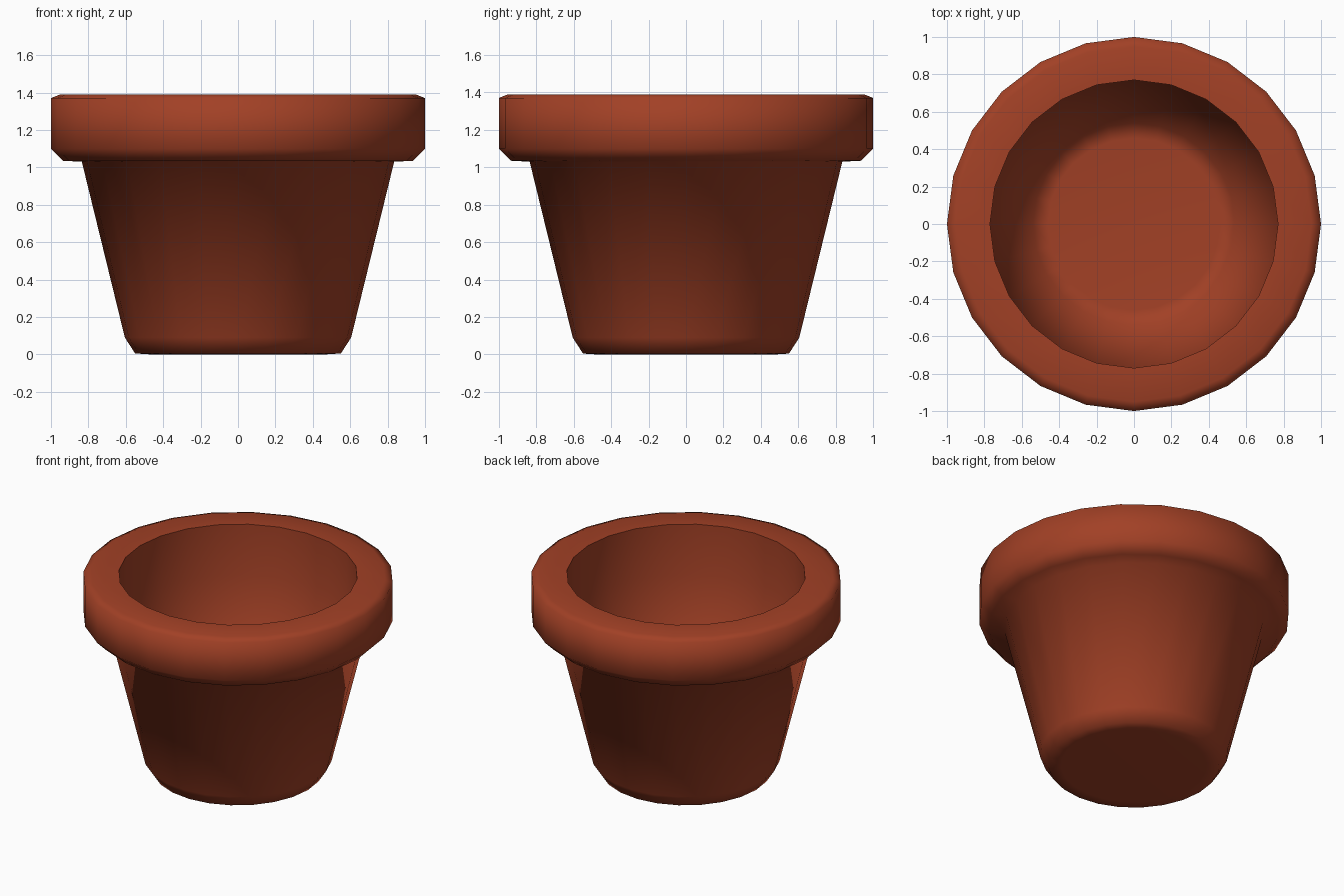
import bpy, bmesh, math

if "Cube" in bpy.data.objects:
    bpy.data.objects.remove(bpy.data.objects["Cube"])

SIDES = 24

terracotta = bpy.data.materials.new("terracotta")
terracotta.diffuse_color = (0.36, 0.052, 0.019, 1)
terracotta.use_nodes = True
terracotta.node_tree.nodes["Principled BSDF"].inputs["Base Color"].default_value = terracotta.diffuse_color

# Wall profile (radius, height): underside, outer wall, rim, inner wall, floor
profile = [
    (0, 0), (0.47, 0), (0.55, 0.005), (0.605, 0.09),
    (0.835, 1.03), (0.935, 1.035), (1.0, 1.10),
    (1.0, 1.37), (0.95, 1.39), (0.77, 1.39),
    (0.77, 1.03), (0.54, 0.13), (0.46, 0.12), (0, 0.12),
]

# Lathe the profile into a closed pot
bm = bmesh.new()
verts = [bm.verts.new((r, 0, z)) for r, z in profile]
edges = [bm.edges.new(pair) for pair in zip(verts, verts[1:])]
bmesh.ops.spin(bm, geom=verts + edges, cent=(0, 0, 0), axis=(0, 0, 1),
               angle=math.tau, steps=SIDES, use_merge=False)
bmesh.ops.remove_doubles(bm, verts=bm.verts, dist=0.0005)
bmesh.ops.recalc_face_normals(bm, faces=bm.faces)

mesh = bpy.data.meshes.new("flower_pot")
bm.to_mesh(mesh)
bm.free()
mesh.materials.append(terracotta)

pot = bpy.data.objects.new("flower_pot", mesh)
bpy.context.collection.objects.link(pot)

# Soft shading, with the inner lip edge kept crisp
bpy.context.view_layer.objects.active = pot
pot.select_set(True)
bpy.ops.object.shade_smooth_by_angle(angle=math.radians(80))
